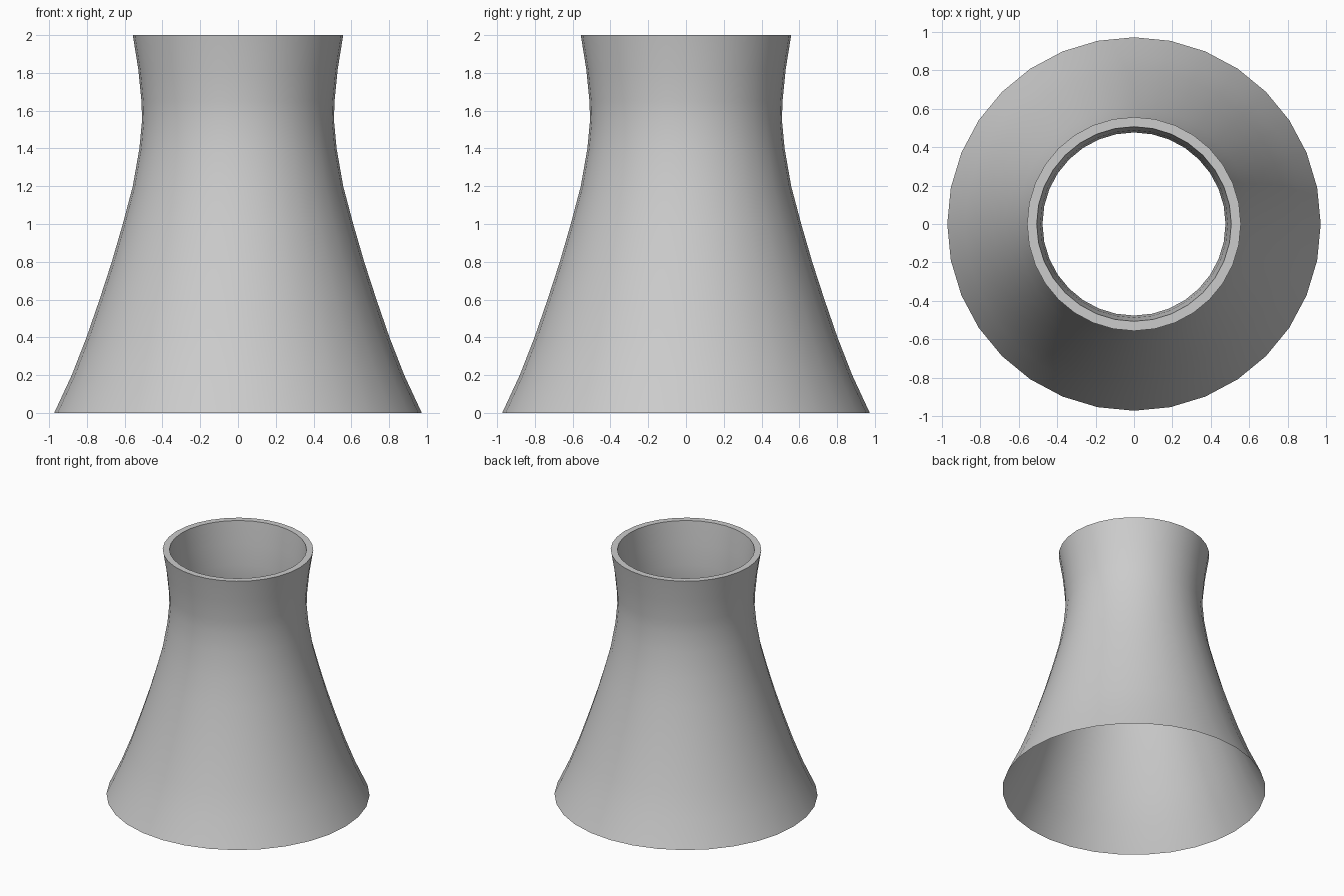
import bpy, bmesh, math

if "Cube" in bpy.data.objects:
    bpy.data.objects.remove(bpy.data.objects["Cube"])

SIDES = 32

# Outer wall from foot to rim, then inner wall back down to the thin foot (radius, height)
outer = [(0.973, 0), (0.88, 0.2), (0.802, 0.4), (0.733, 0.6), (0.668, 0.8), (0.61, 1.0),
         (0.557, 1.2), (0.522, 1.4), (0.508, 1.55), (0.511, 1.65), (0.528, 1.82), (0.557, 2.0)]
inner = [(0.507, 2.0), (0.488, 1.82), (0.477, 1.65), (0.477, 1.55), (0.492, 1.4),
         (0.53, 1.2), (0.585, 1.0), (0.648, 0.8), (0.717, 0.6), (0.79, 0.4), (0.873, 0.2)]

bm = bmesh.new()
rings = []
for r, z in outer + inner:
    rings.append([bm.verts.new((r * math.cos(2 * math.pi * i / SIDES),
                                r * math.sin(2 * math.pi * i / SIDES), z))
                  for i in range(SIDES)])
rings.append(rings[0])  # inner wall meets the outer wall at the foot
for a, b in zip(rings, rings[1:]):
    for i in range(SIDES):
        j = (i + 1) % SIDES
        bm.faces.new((a[i], a[j], b[j], b[i]))

mesh = bpy.data.meshes.new("cooling_tower")
bm.to_mesh(mesh)
bm.free()
tower = bpy.data.objects.new("cooling_tower", mesh)
bpy.context.collection.objects.link(tower)

# Smooth walls with a crisp rim and foot
bpy.context.view_layer.objects.active = tower
tower.select_set(True)
bpy.ops.object.shade_smooth_by_angle(angle=math.radians(40))
